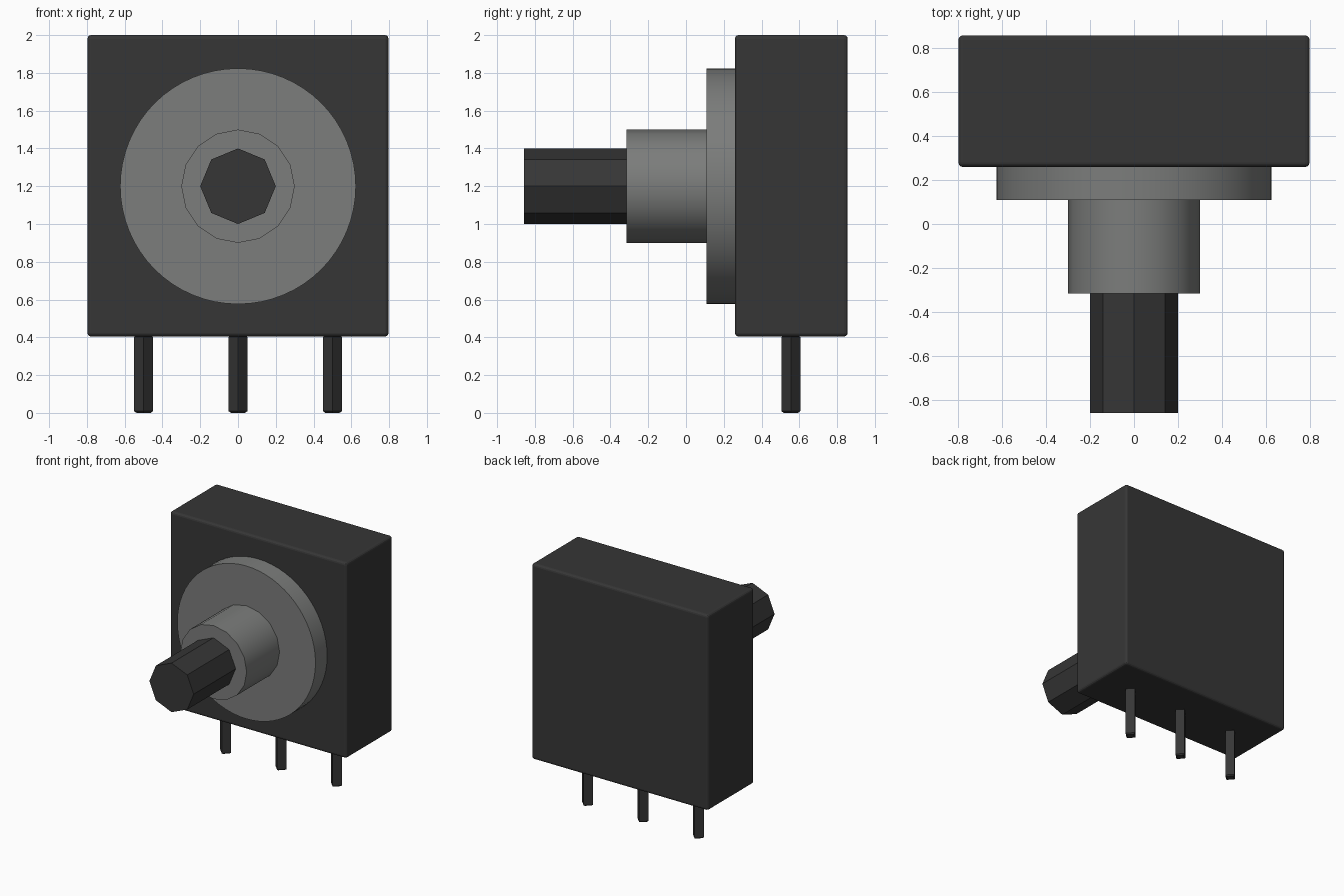
import bpy, bmesh, math
from mathutils import Matrix

if "Cube" in bpy.data.objects:
    bpy.data.objects.remove(bpy.data.objects["Cube"])


def material(name, rgb):
    m = bpy.data.materials.new(name)
    m.diffuse_color = (*rgb, 1.0)
    m.use_nodes = True
    m.node_tree.nodes["Principled BSDF"].inputs["Base Color"].default_value = m.diffuse_color
    return m


BLACK = material("black plastic", (0.037, 0.037, 0.037))
GREY = material("grey metal", (0.2, 0.205, 0.2))


def add_object(name, bm, mat):
    mesh = bpy.data.meshes.new(name)
    bmesh.ops.recalc_face_normals(bm, faces=bm.faces)
    bm.to_mesh(mesh)
    bm.free()
    mesh.materials.append(mat)
    ob = bpy.data.objects.new(name, mesh)
    bpy.context.collection.objects.link(ob)
    return ob


def smooth(ob, angle):
    bpy.ops.object.select_all(action='DESELECT')
    ob.select_set(True)
    bpy.context.view_layer.objects.active = ob
    bpy.ops.object.shade_smooth_by_angle(angle=math.radians(angle))


def cylinder_y(name, radius, y0, y1, sides, mat, z=1.2):
    """Cylinder along y with a vertex pointing straight up."""
    bm = bmesh.new()
    rings = []
    for y in (y0, y1):
        rings.append([bm.verts.new((radius * math.sin(2 * math.pi * i / sides), y,
                                    z + radius * math.cos(2 * math.pi * i / sides)))
                      for i in range(sides)])
        bm.faces.new(rings[-1])
    for i in range(sides):
        j = (i + 1) % sides
        bm.faces.new((rings[0][i], rings[0][j], rings[1][j], rings[1][i]))
    return add_object(name, bm, mat)


# Housing: box with small rounded edges
bm = bmesh.new()
bmesh.ops.create_cube(bm, size=1, matrix=Matrix.Translation((0, 0.5575, 1.202))
                      @ Matrix.Diagonal((1.594, 0.597, 1.596, 1)))
bmesh.ops.bevel(bm, geom=bm.edges[:], offset=0.02, segments=3, profile=0.5, affect='EDGES')
add_object("housing", bm, BLACK)

# Collar plate, threaded bushing and shaft
smooth(cylinder_y("collar_plate", 0.624, 0.108, 0.28, 64, GREY), 35)
smooth(cylinder_y("bushing", 0.3, -0.316, 0.12, 16, GREY), 35)
cylinder_y("shaft", 0.2, -0.857, -0.30, 8, BLACK)

# Three terminal pins: diamond section with chamfered ends
for name, x in (("left_pin", -0.5), ("middle_pin", 0.0), ("right_pin", 0.5)):
    bm = bmesh.new()
    bmesh.ops.create_cone(bm, cap_ends=True, segments=4, radius1=0.05, radius2=0.05,
                          depth=0.41, matrix=Matrix.Translation((x, 0.555, 0.205)))
    ends = [e for e in bm.edges if abs(e.verts[0].co.z - e.verts[1].co.z) < 0.01]
    bmesh.ops.bevel(bm, geom=ends, offset=0.009, segments=1, profile=0.5, affect='EDGES')
    add_object(name, bm, BLACK)
